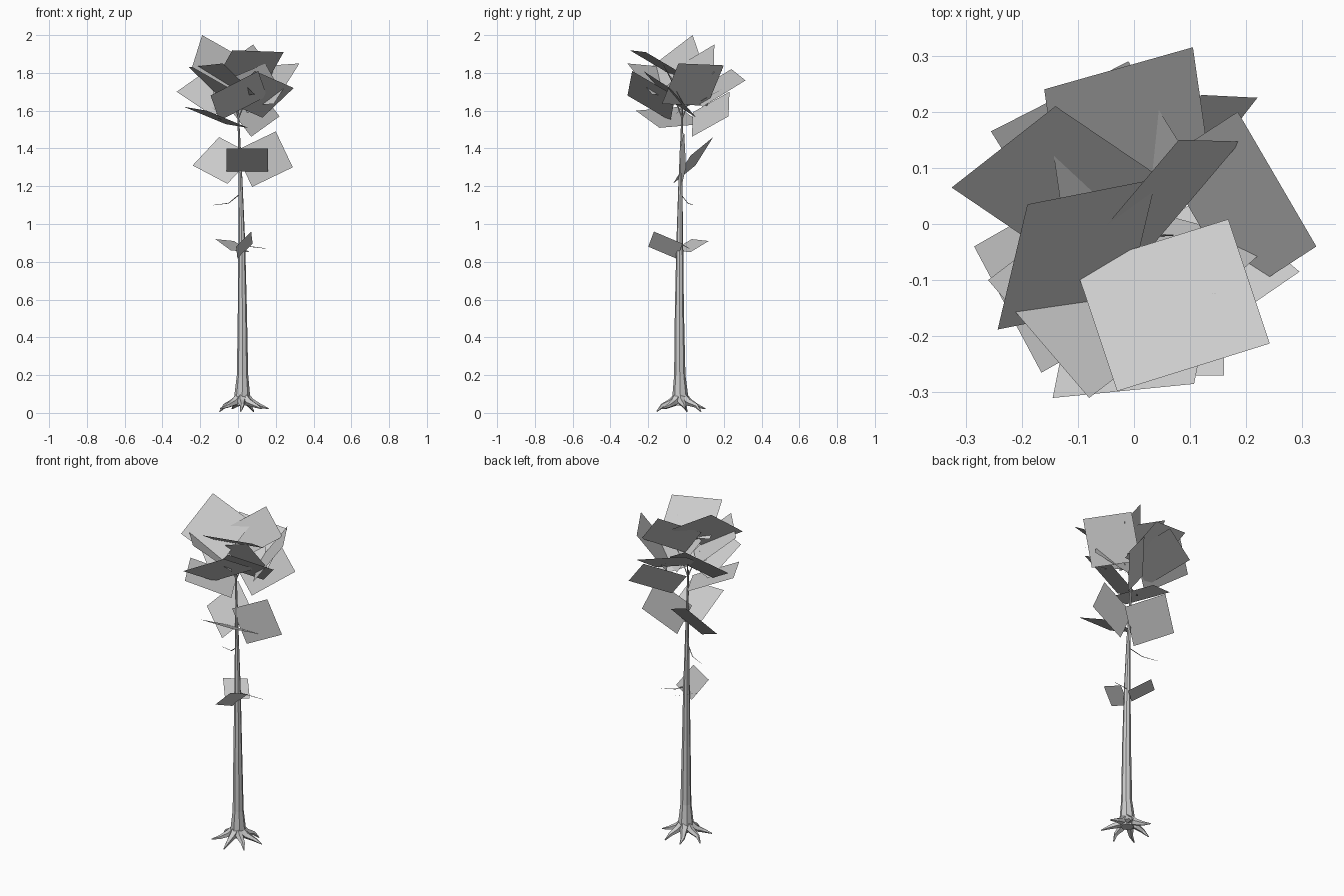
import bpy, math
from mathutils import Vector


def tapered(name, points, sides=8):
    """Flat-sided tapered tube through (x, y, z, radius) points."""
    pts = [Vector(p[:3]) for p in points]
    verts, faces = [], []
    for i, p in enumerate(pts):
        d = (pts[min(i + 1, len(pts) - 1)] - pts[max(i - 1, 0)]).normalized()
        ref = Vector((1, 0, 0)) if abs(d.z) > 0.8 else Vector((0, 0, 1))
        u = d.cross(ref).normalized()
        v = d.cross(u)
        for k in range(sides):
            a = 2 * math.pi * k / sides
            verts.append(p + (u * math.cos(a) + v * math.sin(a)) * points[i][3])
    for i in range(len(pts) - 1):
        for k in range(sides):
            n = (k + 1) % sides
            faces.append((i * sides + k, i * sides + n, (i + 1) * sides + n, (i + 1) * sides + k))
    faces.append(tuple(range(sides))[::-1])
    faces.append(tuple(range((len(pts) - 1) * sides, len(pts) * sides)))
    return make(name, verts, faces)


def make(name, verts, faces):
    mesh = bpy.data.meshes.new(name)
    mesh.from_pydata(verts, [], faces)
    ob = bpy.data.objects.new(name, mesh)
    bpy.context.collection.objects.link(ob)
    return ob


def leaf_cards(name, cards, length, axis=(0.02, -0.03)):
    """Rectangles given by their outer edge and the trunk height they lean to."""
    for i, (a, b, tz) in enumerate(cards):
        a, b = Vector(a), Vector(b)
        edge = (b - a).normalized()
        inward = Vector((axis[0], axis[1], tz)) - (a + b) / 2
        inward = (inward - edge * inward.dot(edge)).normalized() * length
        make(f"{name}_{i + 1}", [a, b, b + inward, a + inward], [(0, 1, 2, 3)])


# Trunk
tapered("trunk", [(0.022, -0.03, 0.04, 0.035), (0.022, -0.03, 0.08, 0.043),
                  (0.024, -0.033, 0.2, 0.03), (0.023, -0.035, 0.55, 0.024),
                  (0.02, -0.033, 0.9, 0.018), (0.014, -0.03, 1.2, 0.011),
                  (0.008, -0.025, 1.4, 0.007), (0.0, -0.02, 1.6, 0.004)])

# Spreading roots
for i in range(7):
    a = math.radians(8 + i * 360 / 7)
    reach = 0.142 if i % 2 == 0 else 0.125
    tip = 0.022 if i % 2 == 0 else 0.007

    def at(r, z, rad, turn=0.0):
        return (0.022 + r * math.cos(a + turn), -0.03 + r * math.sin(a + turn), z, rad)
    tapered(f"root_{i + 1}", [at(0.02, 0.08, 0.026), at(0.05, 0.056, 0.02),
                              at(0.095, 0.038, 0.012, 0.08), at(reach, tip, 0.003, 0.02)], 5)

# Bare twigs on the trunk and a few thin branches in the crown
tapered("twig_upper", [(0.012, -0.03, 1.16, 0.003), (-0.05, 0.01, 1.11, 0.002), (-0.13, 0.04, 1.10, 0.001)], 4)
tapered("twig_lower", [(0.02, -0.033, 0.9, 0.003), (0.07, 0.0, 0.88, 0.002), (0.15, 0.02, 0.87, 0.001)], 4)
for i in range(3):
    a = i * 2 * math.pi / 3
    c, s = math.cos(a), math.sin(a)
    tapered(f"branch_{i + 1}", [(0.002, -0.02, 1.56, 0.004), (0.035 * c, 0.035 * s - 0.02, 1.64, 0.003),
                                (0.07 * c, 0.07 * s - 0.02, 1.70, 0.001)], 4)

# Crown foliage
leaf_cards("crown_leaf", [
    ((-0.325, 0.065, 1.70), (-0.14, 0.21, 1.83), 1.60),
    ((-0.16, 0.24, 1.82), (0.105, 0.315, 1.76), 1.60),
    ((0.185, 0.20, 1.84), (0.325, -0.04, 1.85), 1.50),
    ((-0.19, 0.035, 2.0), (-0.243, -0.188, 1.83), 1.78),
    ((-0.03, -0.298, 1.92), (0.242, -0.213, 1.91), 1.78),
    ((-0.145, -0.31, 1.68), (0.107, -0.285, 1.81), 1.58),
    ((-0.285, -0.04, 1.62), (-0.165, -0.265, 1.60), 1.51),
    ((-0.26, -0.10, 1.83), (-0.08, -0.31, 1.85), 1.64),
    ((-0.255, 0.165, 1.72), (-0.01, 0.29, 1.77), 1.60),
    ((0.09, -0.226, 1.81), (0.295, -0.085, 1.72), 1.62),
    ((0.08, 0.15, 1.95), (0.19, 0.147, 1.80), 1.72),
    ((0.12, 0.23, 1.70), (0.22, 0.225, 1.57), 1.43),
], 0.268)
leaf_cards("inner_leaf", [((0.145, -0.125, 1.85), (0.245, -0.035, 1.67), 1.68)], 0.22)

# Middle foliage
leaf_cards("middle_leaf_front", [((-0.06, -0.27, 1.40), (0.16, -0.27, 1.40), 1.28)], 0.27)
leaf_cards("middle_leaf_side", [
    ((0.20, -0.01, 1.49), (0.29, 0.0, 1.30), 1.275),
    ((-0.10, 0.144, 1.46), (-0.24, 0.05, 1.31), 1.28),
], 0.24)

# Low foliage
leaf_cards("low_leaf_back", [((-0.12, 0.03, 0.92), (-0.02, 0.12, 0.91), 0.85)], 0.14)
leaf_cards("low_leaf_front", [((0.07, -0.17, 0.96), (-0.01, -0.20, 0.88), 0.84)], 0.165, (0.025, -0.03))
